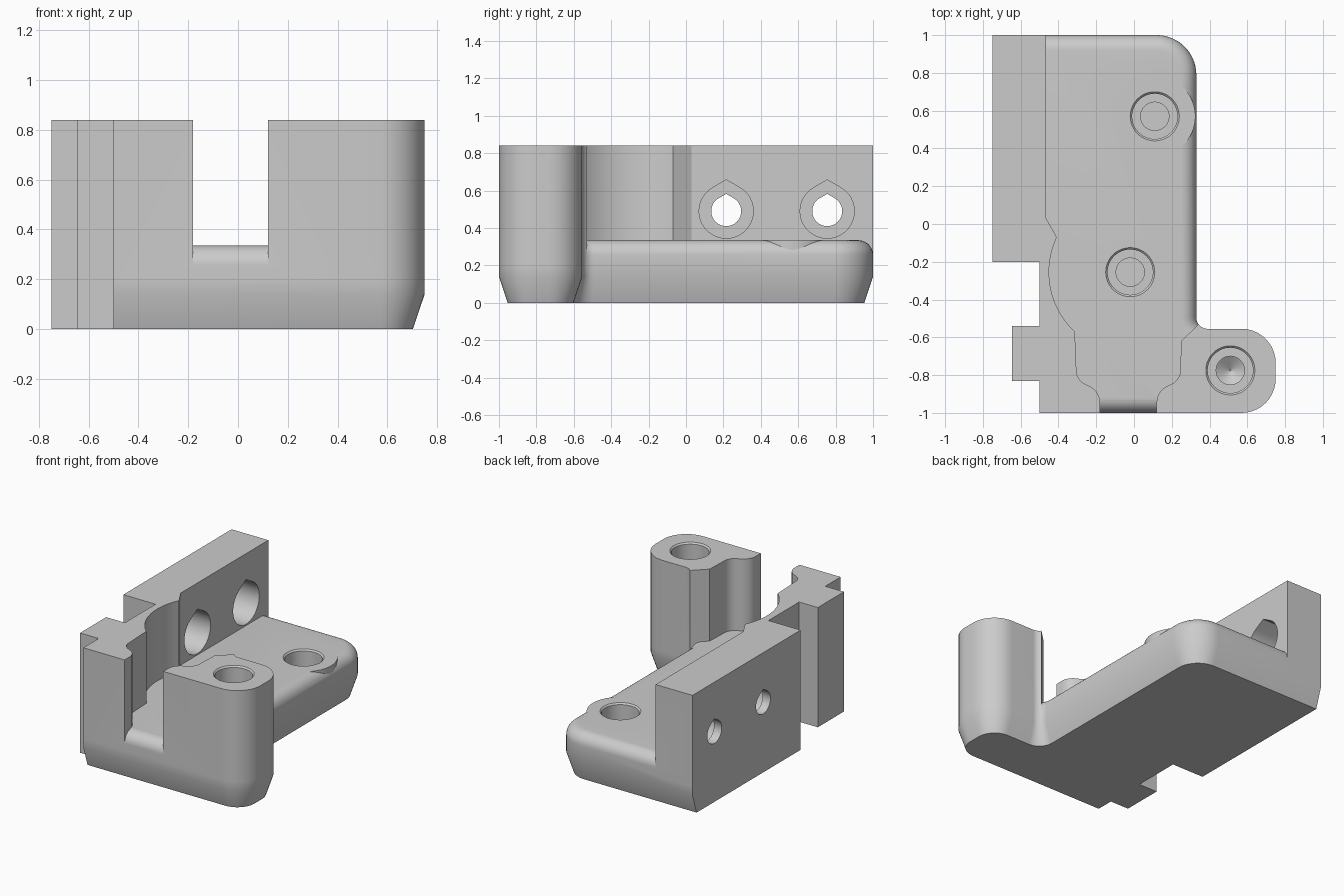
import bpy
import bmesh
from math import sin, cos, radians

if "Cube" in bpy.data.objects:
    bpy.data.objects.remove(bpy.data.objects["Cube"], do_unlink=True)

HEIGHT, FLOOR, ROUND = 0.84, 0.335, 0.08

grey = bpy.data.materials.new("light_grey")
grey.use_nodes = True
colour = (0.6, 0.6, 0.6, 1)
grey.diffuse_color = colour
grey.node_tree.nodes["Principled BSDF"].inputs["Base Color"].default_value = colour


def arc(cx, cy, r, start, end, steps=10):
    angles = [radians(start + (end - start) * i / steps) for i in range(steps + 1)]
    return [(cx + r * cos(a), cy + r * sin(a)) for a in angles]


def loft(name, rings):
    """Closed solid through matching rings of 3D points."""
    bm = bmesh.new()
    rows = [[bm.verts.new(p) for p in ring] for ring in rings]
    n = len(rows[0])
    for low, high in zip(rows, rows[1:]):
        for i in range(n):
            j = (i + 1) % n
            bm.faces.new((low[i], low[j], high[j], high[i]))
    bm.faces.new(rows[0][::-1])
    bm.faces.new(rows[-1])
    bmesh.ops.recalc_face_normals(bm, faces=bm.faces)
    mesh = bpy.data.meshes.new(name)
    bm.to_mesh(mesh)
    bm.free()
    mesh.materials.append(grey)
    obj = bpy.data.objects.new(name, mesh)
    bpy.context.collection.objects.link(obj)
    return obj


def level(outline, z):
    return [(x, y, z) for x, y in outline]


def prism(name, outline, z0, z1):
    return loft(name, [level(outline, z0), level(outline, z1)])


def combine(body, other, operation):
    other.hide_render = True
    mod = body.modifiers.new(operation.lower(), "BOOLEAN")
    mod.operation, mod.solver, mod.object = operation, "EXACT", other
    bpy.context.view_layer.objects.active = body
    bpy.ops.object.modifier_apply(modifier=mod.name)
    bpy.data.objects.remove(other, do_unlink=True)


# Shared outline pieces
left_edge = [(-0.75, -0.2), (-0.5, -0.2), (-0.5, -0.54), (-0.645, -0.54),
             (-0.645, -0.83), (-0.5, -0.83)]


def post_edge(d, inner_start):
    """Inner corner and rounded end of the post, inset by d."""
    return (arc(0.39, -0.495, 0.06 + d, inner_start, 270)
            + arc(0.57, -0.735, 0.18 - d, 90, 0)
            + arc(0.57, -0.82, 0.18 - d, 0, -90))


def base_outline(d):
    return ([(-0.75, 1 - d)] + arc(0.12, 0.79, 0.21 - d, 90, 0, 15)
            + post_edge(d, 180) + [(-0.5, -1 + d)] + left_edge[::-1])


# Base: tapered foot, straight side, rounded top edge
rings = [level(base_outline(0.047), 0), level(base_outline(0), 0.14)]
for a in range(0, 91, 10):
    t = radians(a)
    rings.append(level(base_outline(ROUND * (1 - cos(t))),
                       FLOOR - ROUND + ROUND * sin(t)))
body = loft("bracket_body", rings)

# Post on the left and wall on the right, with an S-shaped channel between
channel = ([(0.25, -0.62)] + arc(0.165, -0.775, 0.08, 0, -60)
           + arc(0.215, -0.945, 0.095, 120, 180) + [(0.12, -1)])
mirrored = [(-0.06 - x, y) for x, y in channel[1:]][::-1]
post = prism("post", channel[::-1] + post_edge(0, 216), 0.2, HEIGHT)
wall = prism("side_wall",
             [(-0.75, 1)] + left_edge + [(-0.5, -1)] + mirrored
             + arc(-0.02, -0.255, 0.43, 227, 154.6, 16)
             + [(-0.465, 0.03), (-0.465, 1)], 0.2, HEIGHT)
collar = prism("hole_collar", arc(0.11, 0.57, 0.215, 0, 354, 59), 0.2, FLOOR)
for part in (post, wall, collar):
    combine(body, part, "UNION")


# Stepped vertical holes with a small lead-in chamfer
def vertical_hole(x, y, top, step, bottom, tip):
    profile = [(tip, bottom), (0.075, step - 0.04), (0.075, step), (0.12, step),
               (0.12, top - 0.01), (0.14, top + 0.01)]
    return loft("hole_cutter", [level(arc(x, y, r, 0, 352.5, 47), z)
                                for r, z in profile])


cutters = [vertical_hole(-0.02, -0.255, FLOOR, 0.14, 0.05, 0.075),
           vertical_hole(0.11, 0.57, FLOOR, 0.14, 0.05, 0.075),
           vertical_hole(0.51, -0.775, HEIGHT, 0.4, 0.31, 0.004)]


# Teardrop screw holes, counterbored from the inside of the wall
def teardrop(x, y, r):
    points = arc(y, 0.49, r, 120, 420, 40) + [(y, 0.49 + r * 1.155)]
    return [(x, py, pz) for py, pz in points]


for y in (0.215, 0.755):
    cutters.append(loft("screw_cutter", [teardrop(x, y, r) for x, r in (
        (-0.9, 0.08), (-0.69, 0.08), (-0.69, 0.145), (-0.4, 0.145))]))

for cutter in cutters:
    combine(body, cutter, "DIFFERENCE")

# Smooth the curves, keep the edges sharp
bpy.ops.object.select_all(action="DESELECT")
body.select_set(True)
bpy.context.view_layer.objects.active = body
bpy.ops.object.shade_smooth_by_angle(angle=radians(25))
